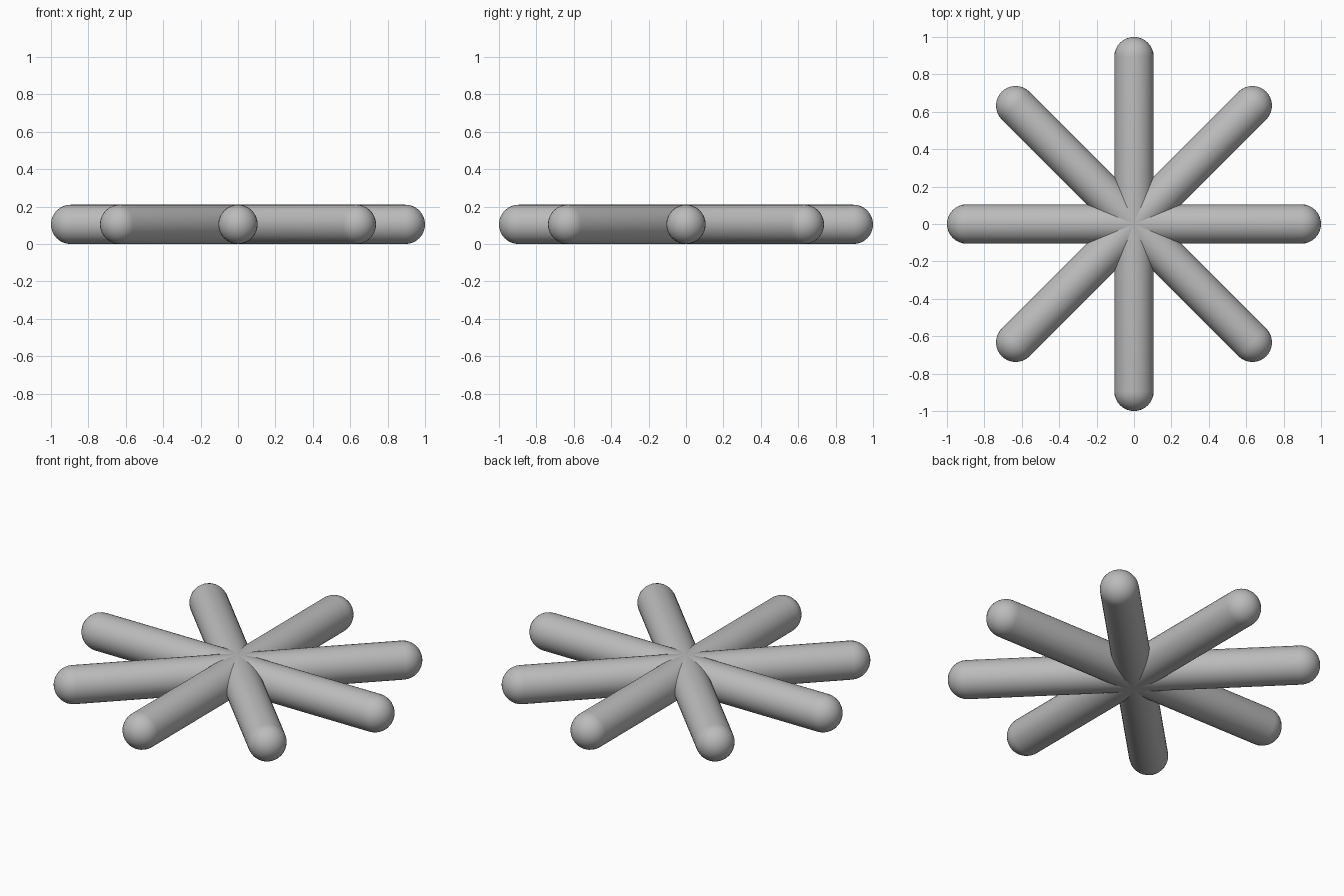
import bpy
import bmesh
from math import sin, cos, pi
from mathutils import Matrix, Vector

RADIUS = 0.105
REACH = 1.0 - RADIUS      # centre of each rounded end
SIDES = 32
CAP_STEPS = 8

cube = bpy.data.objects.get("Cube")
if cube:
    bpy.data.objects.remove(cube, do_unlink=True)

grey = bpy.data.materials.new("plain grey")
grey.use_nodes = True
color = (0.5, 0.5, 0.5, 1)
grey.diffuse_color = color
grey.node_tree.nodes["Principled BSDF"].inputs["Base Color"].default_value = color


def rounded_bar(name, angle):
    """Round-ended bar through the centre, spun from a half profile along x."""
    arc = [i * pi / 2 / CAP_STEPS for i in range(CAP_STEPS + 1)]
    right = [Vector((REACH + RADIUS * cos(a), 0, RADIUS * sin(a))) for a in arc]
    left = [Vector((-p.x, 0, p.z)) for p in reversed(right)]
    bm = bmesh.new()
    verts = [bm.verts.new(p) for p in right + left]
    edges = [bm.edges.new(pair) for pair in zip(verts, verts[1:])]
    bmesh.ops.spin(bm, geom=verts + edges, cent=(0, 0, 0), axis=(1, 0, 0),
                   angle=2 * pi, steps=SIDES)
    bmesh.ops.remove_doubles(bm, verts=bm.verts[:], dist=0.0001)
    bmesh.ops.recalc_face_normals(bm, faces=bm.faces[:])
    for face in bm.faces:
        face.smooth = True
    bm.transform(Matrix.Rotation(angle, 4, "Z"))
    mesh = bpy.data.meshes.new(name)
    bm.to_mesh(mesh)
    bm.free()
    mesh.materials.append(grey)
    bar = bpy.data.objects.new(name, mesh)
    bar.location.z = RADIUS
    bpy.context.collection.objects.link(bar)


# Four crossing bars make the eight arms
names = ["side_bar", "left_diagonal_bar", "front_back_bar", "right_diagonal_bar"]
for i, name in enumerate(names):
    rounded_bar(name, i * pi / 4)
